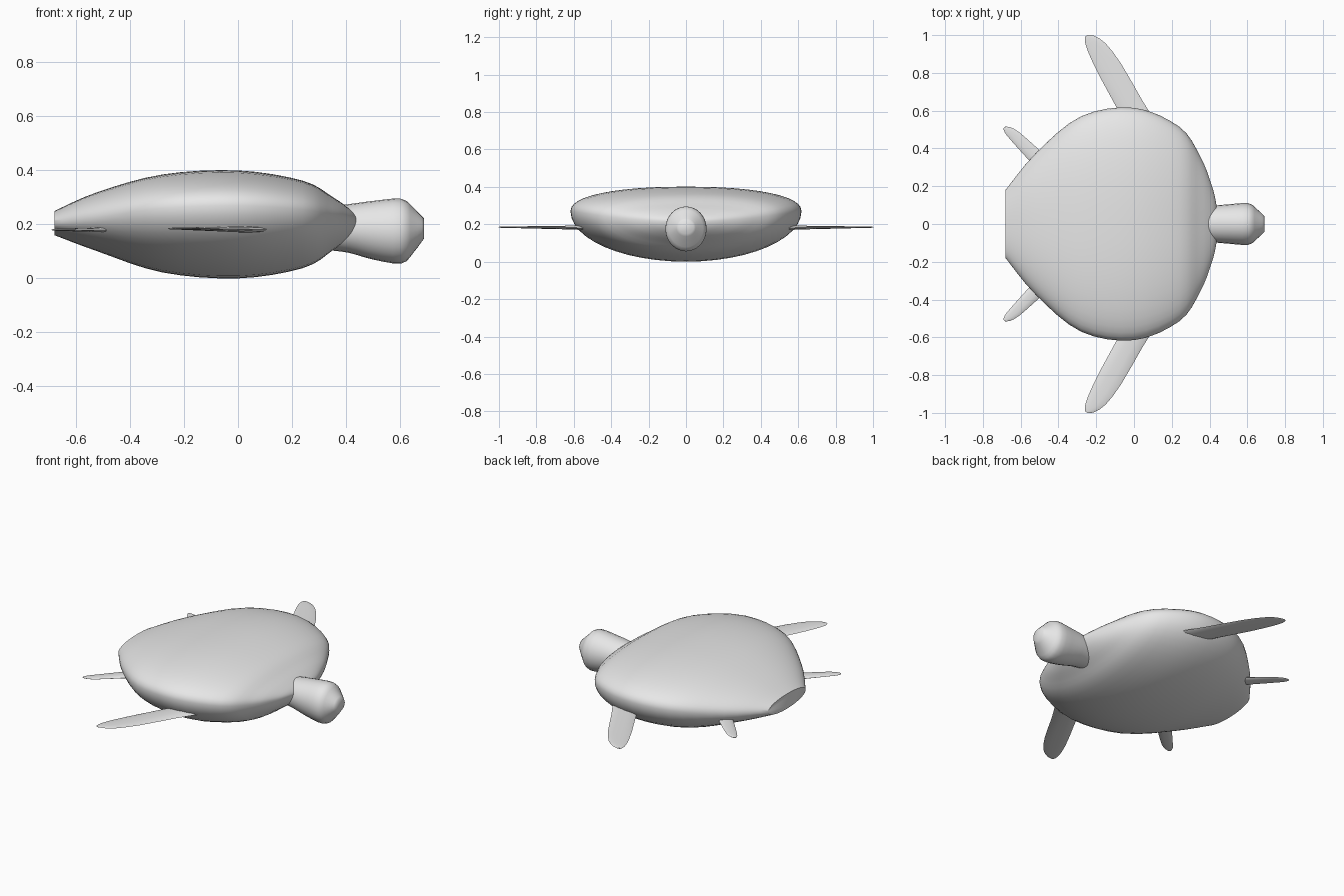
import bpy, bmesh, math
from mathutils import Vector

if "Cube" in bpy.data.objects:
    bpy.data.objects.remove(bpy.data.objects["Cube"], do_unlink=True)

# Single plain grey for the whole animal
grey = bpy.data.materials.new("plain_grey")
grey.use_nodes = True
grey.diffuse_color = (0.8, 0.8, 0.8, 1)
grey.node_tree.nodes["Principled BSDF"].inputs["Base Color"].default_value = (0.8, 0.8, 0.8, 1)


def refine(stations, steps):
    """Smooth curve through the stations."""
    out = []
    last = len(stations) - 1
    for i in range(last):
        a, b, c, d = (stations[max(0, min(last, i + k))] for k in (-1, 0, 1, 2))
        for s in range(steps):
            t = s / steps
            out.append([
                q + 0.5 * t * (r - p + t * (2 * p - 5 * q + 4 * r - s4 + t * (3 * (q - r) + s4 - p)))
                for p, q, r, s4 in zip(a, b, c, d)])
    return out + [list(stations[-1])]


def loft(name, stations, side, sides, steps, power=2.0, angle=40):
    """Rings from stations of (x, y, z, half width, rise, drop), capped at both ends."""
    side = Vector(side).normalized()
    bm = bmesh.new()
    rings = []
    for x, y, z, width, rise, drop in refine(stations, steps):
        ring = []
        for k in range(sides):
            a = math.tau * k / sides
            e = 2 / power if math.sin(a) > 0 else 1.0
            c, s = math.cos(a), math.sin(a)
            across = math.copysign(abs(c) ** e, c) * width
            up = math.copysign(abs(s) ** e, s) * (rise if s > 0 else drop)
            ring.append(bm.verts.new(Vector((x, y, z + up)) + side * across))
        rings.append(ring)
    for r0, r1 in zip(rings, rings[1:]):
        for k in range(sides):
            j = (k + 1) % sides
            bm.faces.new((r0[k], r0[j], r1[j], r1[k]))
    bm.faces.new(rings[0])
    bm.faces.new(rings[-1])
    bmesh.ops.recalc_face_normals(bm, faces=bm.faces)
    mesh = bpy.data.meshes.new(name)
    bm.to_mesh(mesh)
    bm.free()
    mesh.materials.append(grey)
    obj = bpy.data.objects.new(name, mesh)
    bpy.context.collection.objects.link(obj)
    bpy.ops.object.select_all(action="DESELECT")
    obj.select_set(True)
    bpy.context.view_layer.objects.active = obj
    bpy.ops.object.shade_smooth_by_angle(angle=math.radians(angle))
    return obj


def mirror_across(obj):
    mod = obj.modifiers.new("mirror", "MIRROR")
    mod.use_axis = (False, True, False)


# Shell: blunt flat tail end, broad middle, rounded front
loft("shell", [
    (-0.68, 0, 0.205, 0.18, 0.045, 0.045),
    (-0.52, 0, 0.225, 0.375, 0.095, 0.125),
    (-0.28, 0, 0.26, 0.57, 0.125, 0.238),
    (0.00, 0, 0.27, 0.615, 0.13, 0.27),
    (0.24, 0, 0.255, 0.515, 0.107, 0.217),
    (0.35, 0, 0.235, 0.36, 0.067, 0.132),
    (0.41, 0, 0.222, 0.21, 0.038, 0.072),
    (0.435, 0, 0.217, 0.11, 0.018, 0.032),
    (0.443, 0, 0.215, 0.03, 0.004, 0.006),
], (0, 1, 0), 48, 4, power=2.25)

# Head: neck widening to the brow, then a tapered snout with a flat tip
loft("head", [
    (0.33, 0, 0.185, 0.08, 0.08, 0.08),
    (0.41, 0, 0.185, 0.095, 0.09, 0.09),
    (0.50, 0, 0.18, 0.104, 0.107, 0.11),
    (0.605, 0, 0.175, 0.11, 0.12, 0.12),
    (0.65, 0, 0.178, 0.08, 0.083, 0.083),
    (0.69, 0, 0.185, 0.042, 0.036, 0.036),
], (0, 1, 0), 24, 3, angle=60)

# Long fore flippers
mirror_across(loft("fore_flippers", [
    (0.05, 0.50, 0.181, 0.078, 0.014, 0.014),
    (-0.013, 0.615, 0.182, 0.069, 0.011, 0.010),
    (-0.125, 0.815, 0.183, 0.066, 0.007, 0.006),
    (-0.195, 0.93, 0.184, 0.052, 0.005, 0.004),
    (-0.235, 0.982, 0.184, 0.029, 0.004, 0.003),
    (-0.250, 0.998, 0.184, 0.008, 0.002, 0.002),
], (0.87, 0.49, 0), 10, 2, angle=25))

# Short hind flippers
mirror_across(loft("hind_flippers", [
    (-0.48, 0.32, 0.18, 0.042, 0.010, 0.010),
    (-0.54, 0.376, 0.18, 0.038, 0.008, 0.008),
    (-0.627, 0.462, 0.18, 0.031, 0.005, 0.005),
    (-0.668, 0.497, 0.18, 0.021, 0.004, 0.004),
    (-0.687, 0.511, 0.18, 0.006, 0.002, 0.002),
], (0.7, 0.7, 0), 10, 2, angle=25))
